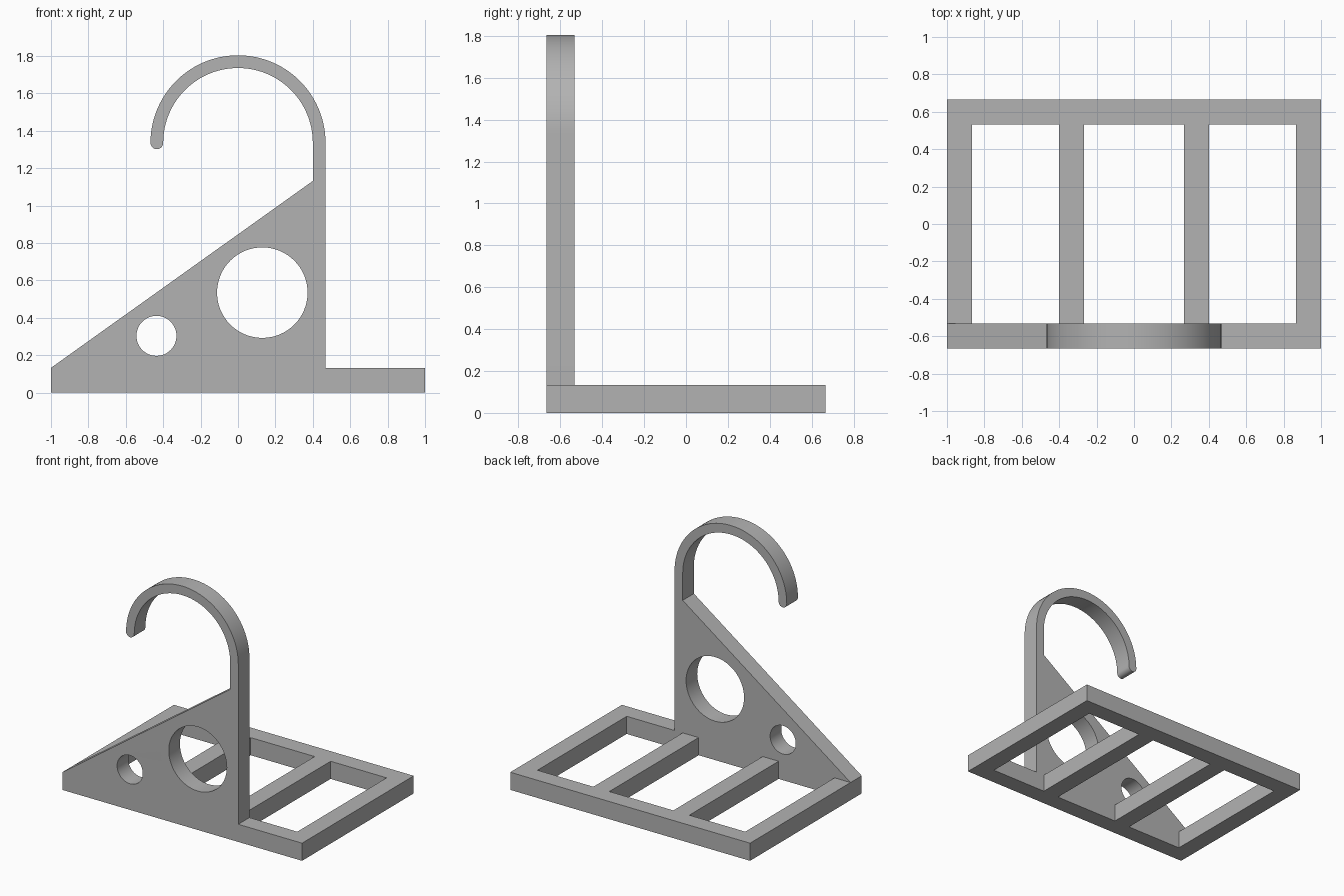
import bpy, bmesh
from math import pi, cos, sin, radians
from mathutils import Matrix

cube = bpy.data.objects.get("Cube")
if cube:
    bpy.data.objects.remove(cube, do_unlink=True)

GREY = (0.45, 0.45, 0.45, 1)
mat = bpy.data.materials.new("plain grey")
mat.use_nodes = True
mat.diffuse_color = GREY
mat.node_tree.nodes["Principled BSDF"].inputs["Base Color"].default_value = GREY


def arc(cx, cy, r, start, end, steps):
    """Points along a circular arc, angles in degrees."""
    angles = [radians(start + (end - start) * i / steps) for i in range(steps + 1)]
    return [(cx + r * cos(a), cy + r * sin(a)) for a in angles]


def extruded(name, loops, thickness, matrix):
    """Solid from closed flat outlines (inner loops become holes)."""
    curve = bpy.data.curves.new(name + "_outline", 'CURVE')
    curve.dimensions = '2D'
    curve.fill_mode = 'BOTH'
    curve.extrude = thickness / 2
    for loop in loops:
        spline = curve.splines.new('POLY')
        spline.points.add(len(loop) - 1)
        for point, (u, v) in zip(spline.points, loop):
            point.co = (u, v, 0, 1)
        spline.use_cyclic_u = True
    helper = bpy.data.objects.new(name + "_helper", curve)
    bpy.context.collection.objects.link(helper)
    bpy.context.view_layer.update()
    mesh = bpy.data.meshes.new_from_object(
        helper.evaluated_get(bpy.context.evaluated_depsgraph_get()))
    bpy.data.objects.remove(helper, do_unlink=True)

    bm = bmesh.new()
    bm.from_mesh(mesh)
    bmesh.ops.remove_doubles(bm, verts=bm.verts, dist=0.0005)
    bmesh.ops.transform(bm, matrix=matrix, verts=bm.verts)
    bmesh.ops.recalc_face_normals(bm, faces=bm.faces)
    bm.to_mesh(mesh)
    bm.free()
    mesh.materials.clear()
    mesh.materials.append(mat)
    obj = bpy.data.objects.new(name, mesh)
    bpy.context.collection.objects.link(obj)
    bpy.ops.object.select_all(action='DESELECT')
    obj.select_set(True)
    bpy.context.view_layer.objects.active = obj
    bpy.ops.object.shade_smooth_by_angle(angle=radians(30))
    return obj


BAR = 0.133                    # bar width and height
DEPTH = 0.665                  # half depth of the base
R_OUT, R_IN, HOOK_Z = 0.468, 0.4, 1.336
tip_r = (R_OUT - R_IN) / 2

# Front plate: front rail, triangular web and hook in one outline
outline = [(-1, 0), (1, 0), (1, BAR), (R_OUT, BAR)]
outline += arc(0, HOOK_Z, R_OUT, 0, 180, 48)
outline += arc(-R_IN - tip_r, HOOK_Z, tip_r, 180, 360, 10)[1:-1]
outline += arc(0, HOOK_Z, R_IN, 180, 0, 48)
outline += [(R_IN, 1.132), (-1, BAR)]
large_hole = arc(0.13, 0.535, 0.242, 0, 360, 64)[:-1]
small_hole = arc(-0.436, 0.304, 0.107, 0, 360, 48)[:-1]
extruded("hook_plate", [outline, large_hole, small_hole], BAR,
         Matrix.Translation((0, -DEPTH + BAR / 2, 0)) @ Matrix.Rotation(pi / 2, 4, 'X'))

# Base: back rail with four bars reaching the plate
front, back = -DEPTH + BAR, DEPTH - BAR
comb = [(-1, DEPTH)]
for left in (-1, -0.4, 0.4 - BAR, 1 - BAR):
    comb += [(left, back), (left, front), (left + BAR, front), (left + BAR, back)]
comb.remove((-1, back))
comb.pop()
comb.append((1, DEPTH))
extruded("base_frame", [comb], BAR, Matrix.Translation((0, 0, BAR / 2)))
